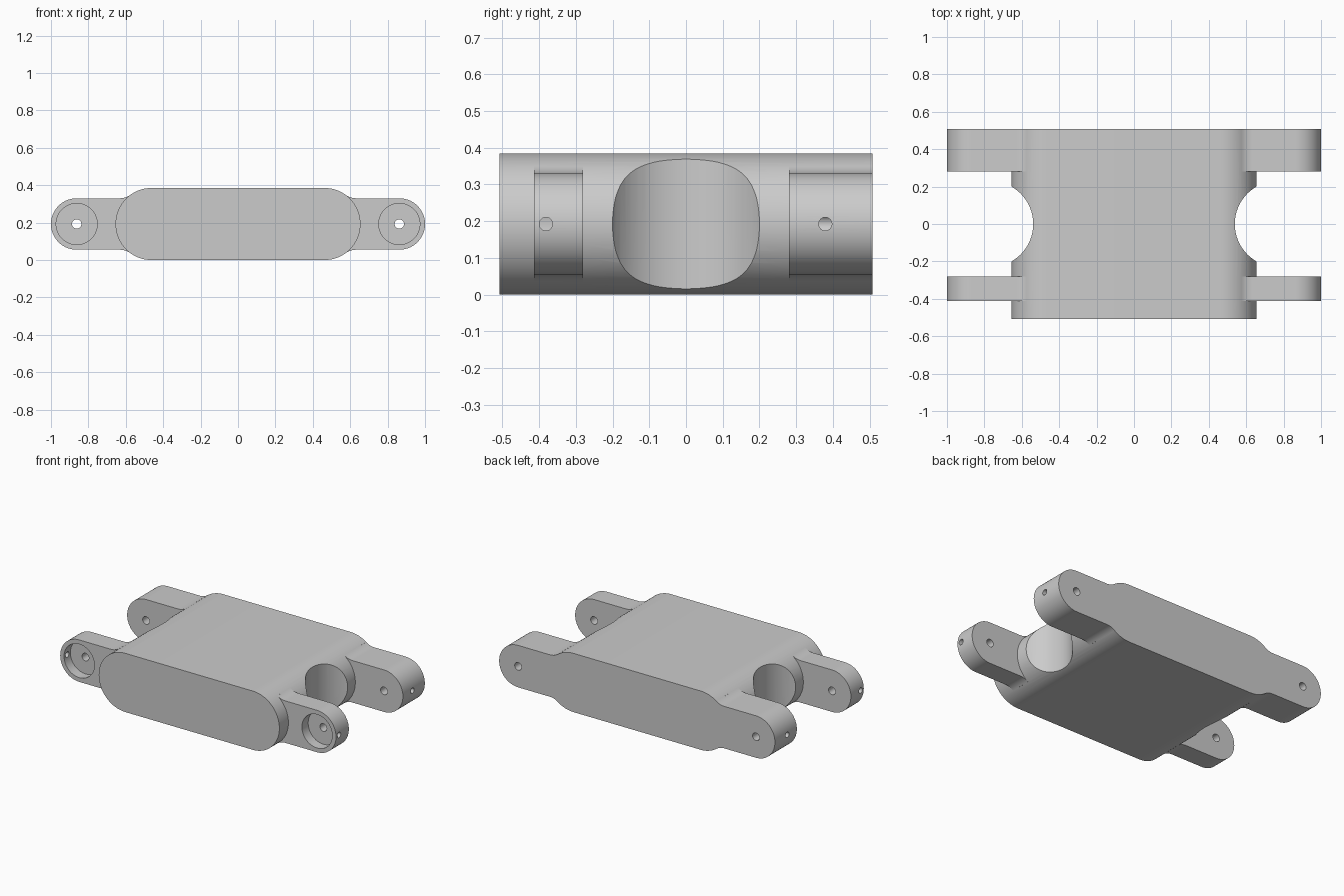
import bpy, bmesh
from math import sin, cos, pi, atan2, sqrt
from mathutils import Matrix

if "Cube" in bpy.data.objects:
    bpy.data.objects.remove(bpy.data.objects["Cube"])

Z = 0.1925                # height of the centre line
R, BX = 0.1925, 0.4625    # body end radius and its centre
H, PX = 0.1375, 0.8625    # arm radius and pin position
FR = 0.10                 # fillet between arm and body


def arc(cx, cz, r, a0, a1, n):
    return [(cx + r * cos(a0 + (a1 - a0) * i / n), cz + r * sin(a0 + (a1 - a0) * i / n))
            for i in range(n + 1)]


def finish(bm, name):
    bmesh.ops.recalc_face_normals(bm, faces=bm.faces)
    me = bpy.data.meshes.new(name)
    bm.to_mesh(me)
    bm.free()
    ob = bpy.data.objects.new(name, me)
    bpy.context.collection.objects.link(ob)
    return ob


def prism(name, pts, y0, y1):
    """Extrude an x/z outline along y."""
    bm = bmesh.new()
    face = bm.faces.new([bm.verts.new((x, y0, Z + z)) for x, z in pts])
    ext = bmesh.ops.extrude_face_region(bm, geom=[face])
    verts = [v for v in ext["geom"] if isinstance(v, bmesh.types.BMVert)]
    bmesh.ops.translate(bm, verts=verts, vec=(0, y1 - y0, 0))
    return finish(bm, name)


def cylinder(name, r, depth, loc, rot, n):
    bm = bmesh.new()
    bmesh.ops.create_cone(bm, cap_ends=True, segments=n, radius1=r, radius2=r,
                          depth=depth, matrix=Matrix.Translation(loc) @ rot)
    return finish(bm, name)


def combine(ob, other, op):
    other.hide_render = True
    mod = ob.modifiers.new(op, "BOOLEAN")
    mod.operation, mod.solver, mod.object = op, "EXACT", other
    bpy.context.view_layer.objects.active = ob
    bpy.ops.object.modifier_apply(modifier=mod.name)
    bpy.data.objects.remove(other)


# Main capsule-shaped body, left long at the back and trimmed flush later
body = prism("link_body", arc(BX, 0, R, -pi / 2, pi / 2, 32) + arc(-BX, 0, R, pi / 2, 3 * pi / 2, 32),
             -0.507, 0.62)

# Arm outline: rounded tip, concave fillets blending into the body
fz = H + FR
fx = BX + sqrt((R + FR) ** 2 - fz ** 2)
a = atan2(-fz, BX - fx) % (2 * pi)
upper = arc(PX, 0, H, 0, pi / 2, 20) + arc(fx, fz, FR, 3 * pi / 2, a, 10) + [(0.45, 0.11)]
arm = upper + [(x, -z) for x, z in reversed(upper[1:])]

for s in (-1, 1):
    outline = [(s * x, z) for x, z in arm]
    combine(body, prism("front_arm", outline, -0.413, -0.28), "UNION")
    combine(body, prism("rear_arm", outline, 0.28, 0.57), "UNION")

# Flush back face
combine(body, prism("back_trim", [(-2, -1), (2, -1), (2, 1), (-2, 1)], 0.507, 1.0), "DIFFERENCE")

ALONG_Y = Matrix.Rotation(pi / 2, 4, "X")
ALONG_X = Matrix.Rotation(pi / 2, 4, "Y")
for s in (-1, 1):
    # Round end notch, counterbore, pin hole and set screw holes
    cutters = [
        cylinder("notch", 0.231, 1.0, (s * 0.77, 0, Z), Matrix(), 64),
        cylinder("counterbore", 0.11, 0.2, (s * PX, -0.448, Z), ALONG_Y, 48),
        cylinder("pin_hole", 0.025, 1.4, (s * PX, 0, Z), ALONG_Y, 24),
        cylinder("front_screw_hole", 0.018, 0.24, (s * (PX + 0.12), -0.381, Z), ALONG_X, 24),
        cylinder("rear_screw_hole", 0.018, 0.24, (s * (PX + 0.12), 0.379, Z), ALONG_X, 24),
    ]
    for c in cutters:
        combine(body, c, "DIFFERENCE")

bpy.ops.object.select_all(action="DESELECT")
body.select_set(True)
bpy.context.view_layer.objects.active = body
bpy.ops.object.shade_smooth_by_angle(angle=pi / 6)
